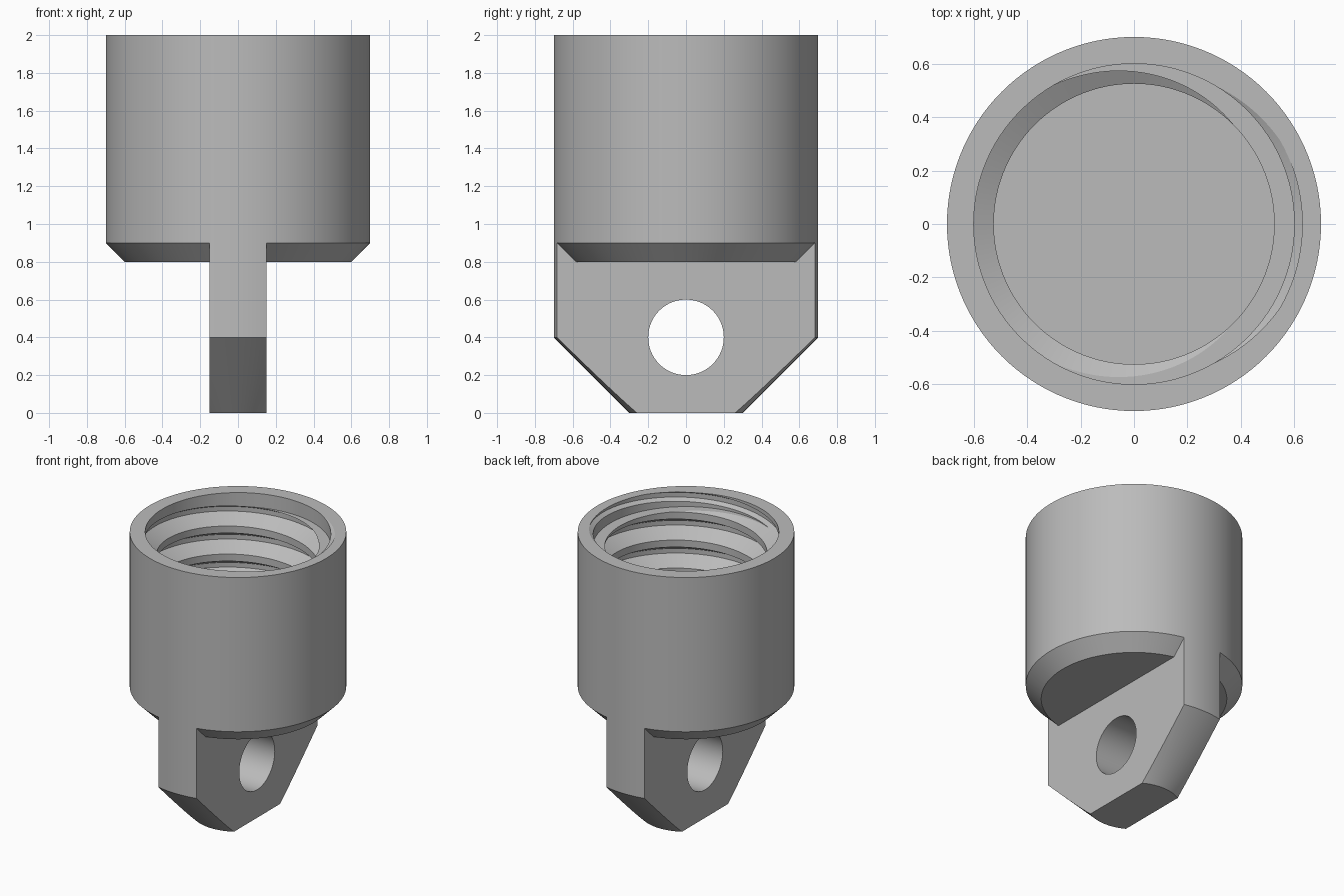
import bpy
import bmesh
from math import cos, sin, pi

cube = bpy.data.objects.get("Cube")
if cube:
    bpy.data.objects.remove(cube, do_unlink=True)

SEGMENTS = 120
PITCH = 0.2
ROOT, CREST, MOUTH = 0.63, 0.525, 0.6
FLOOR, STEP, TOP = 1.0, 1.9, 2.0
FLANK_START, FLANK_END = 0.083, 0.375      # fractions of a thread turn

grey = bpy.data.materials.new("plain grey")
grey.use_nodes = True
grey.diffuse_color = (0.5, 0.5, 0.5, 1)
grey.node_tree.nodes["Principled BSDF"].inputs["Base Color"].default_value = (0.5, 0.5, 0.5, 1)


def point(radius, j, z):
    a = 2 * pi * j / SEGMENTS
    return (radius * cos(a), radius * sin(a), z)


def thread_radius(j, z):
    """Trapezoid thread: wide root, sloped flanks, flat crest."""
    u = (z - TOP) / PITCH - j / SEGMENTS
    d = abs(u - round(u))
    t = min(1, max(0, (d - FLANK_START) / (FLANK_END - FLANK_START)))
    return ROOT + (CREST - ROOT) * t


def mouth_radius(j, z):
    return max(MOUTH, thread_radius(j, z))


def add_faces(bm, columns):
    """Skin neighbouring columns of points with quads."""
    rows = [[bm.verts.new(p) for p in col] for col in columns]
    for a, b in zip(rows, rows[1:]):
        for i in range(len(a) - 1):
            bm.faces.new((a[i], b[i], b[i + 1], a[i + 1]))


def lathe(bm, profile):
    """Revolve (radius, z) pairs; a radius may be a function of the column."""
    add_faces(bm, [[point(r(j, z) if callable(r) else r, j, z) for r, z in profile]
                   for j in range(SEGMENTS + 1)])


def thread_wall(bm, low, high, radius):
    """Helical wall whose edges follow the thread, trimmed flat at both ends."""
    crossing = FLANK_START + (FLANK_END - FLANK_START) * (ROOT - MOUTH) / (ROOT - CREST)
    half = (FLANK_START, crossing, FLANK_END)
    knots = sorted([-d for d in half] + list(half))
    columns = []
    for j in range(SEGMENTS + 1):
        zs = [TOP + PITCH * (k + u + j / SEGMENTS) for k in range(-8, 3) for u in knots]
        zs = [min(high, max(low, z)) for z in zs]
        columns.append([point(radius(j, z), j, z) for z in zs])
    add_faces(bm, columns)


def clean(bm):
    bmesh.ops.remove_doubles(bm, verts=bm.verts, dist=0.00005)
    bmesh.ops.recalc_face_normals(bm, faces=bm.faces)


def finish(bm, name):
    mesh = bpy.data.meshes.new(name)
    bm.to_mesh(mesh)
    bm.free()
    mesh.materials.append(grey)
    obj = bpy.data.objects.new(name, mesh)
    bpy.context.collection.objects.link(obj)
    return obj


def activate(obj):
    bpy.ops.object.select_all(action="DESELECT")
    obj.select_set(True)
    bpy.context.view_layer.objects.active = obj


# Socket: chamfered cup, threaded bore and counterbored mouth
bm = bmesh.new()
lathe(bm, [(0, 0.8), (0.6, 0.8), (0.7, 0.9), (0.7, TOP), (mouth_radius, TOP)])
thread_wall(bm, STEP, TOP, mouth_radius)
lathe(bm, [(mouth_radius, STEP), (thread_radius, STEP)])
thread_wall(bm, FLOOR, STEP, thread_radius)
lathe(bm, [(thread_radius, FLOOR), (0, FLOOR)])
clean(bm)
socket = finish(bm, "threaded_socket")

# Lug: tapered round bar sliced to a flat tab
bm = bmesh.new()
lathe(bm, [(0, 0), (0.3, 0), (0.7, 0.4), (0.7, 0.9), (0, 0.9)])
clean(bm)
for side in (-1, 1):
    cut = bmesh.ops.bisect_plane(bm, geom=bm.verts[:] + bm.edges[:] + bm.faces[:],
                                 plane_co=(side * 0.15, 0, 0), plane_no=(side, 0, 0),
                                 clear_outer=True)
    rim = [e for e in cut["geom_cut"] if isinstance(e, bmesh.types.BMEdge)]
    bmesh.ops.edgeloop_fill(bm, edges=rim)
clean(bm)
lug = finish(bm, "mounting_lug")

# Cross hole through the lug
bpy.ops.mesh.primitive_cylinder_add(vertices=96, radius=0.2, depth=1,
                                    location=(0, 0, 0.4), rotation=(0, pi / 2, 0))
pin = bpy.context.object
pin.name = "hole_cutter"
pin.hide_render = True
pin.data.materials.append(grey)
hole = lug.modifiers.new("cross_hole", "BOOLEAN")
hole.operation = "DIFFERENCE"
hole.solver = "EXACT"
hole.object = pin
activate(lug)
bpy.ops.object.modifier_apply(modifier=hole.name)
bpy.data.objects.remove(pin, do_unlink=True)

for obj in (socket, lug):
    activate(obj)
    bpy.ops.object.shade_smooth_by_angle(angle=pi / 7)
